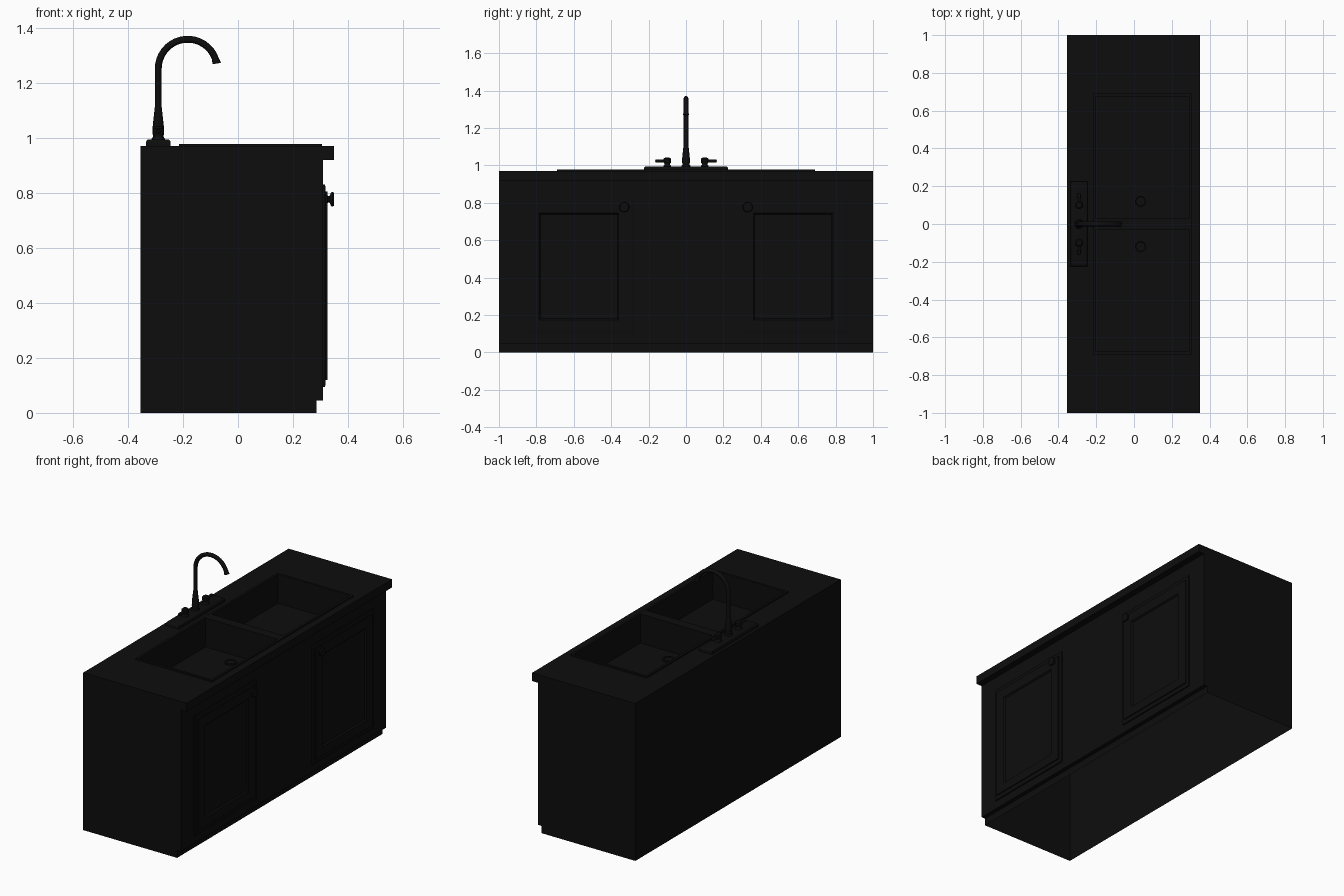
import bpy, bmesh, math
from mathutils import Matrix, Vector

if "Cube" in bpy.data.objects:
    bpy.data.objects.remove(bpy.data.objects["Cube"])

black = bpy.data.materials.new("black")
black.diffuse_color = (0.004, 0.004, 0.004, 1)
black.use_nodes = True
black.node_tree.nodes["Principled BSDF"].inputs["Base Color"].default_value = black.diffuse_color


def finish(name, bm, smooth=False):
    bmesh.ops.remove_doubles(bm, verts=bm.verts, dist=1e-5)
    bmesh.ops.recalc_face_normals(bm, faces=bm.faces)
    me = bpy.data.meshes.new(name)
    bm.to_mesh(me)
    bm.free()
    me.materials.append(black)
    ob = bpy.data.objects.new(name, me)
    bpy.context.collection.objects.link(ob)
    if smooth:
        bpy.ops.object.select_all(action='DESELECT')
        ob.select_set(True)
        bpy.context.view_layer.objects.active = ob
        bpy.ops.object.shade_smooth_by_angle(angle=math.radians(40))
    return ob


def quad(bm, *pts):
    bm.faces.new([bm.verts.new(p) for p in pts])


def sheet(bm, xs, ys, z, holes):
    # flat grid of cells with some left out
    for i in range(len(xs) - 1):
        for j in range(len(ys) - 1):
            if (i, j) not in holes:
                a, b, c, d = xs[i], xs[i + 1], ys[j], ys[j + 1]
                quad(bm, (a, c, z), (b, c, z), (b, d, z), (a, d, z))


def walls(bm, x0, x1, y0, y1, z0, z1):
    c = [(x0, y0), (x1, y0), (x1, y1), (x0, y1)]
    for p, q in zip(c, c[1:] + c[:1]):
        quad(bm, (*p, z0), (*q, z0), (*q, z1), (*p, z1))


def lathe(name, profile, loc, rot=Matrix(), steps=24):
    # profile of (radius, height) pairs turned around z
    bm = bmesh.new()
    vs = [bm.verts.new((r, 0, h)) for r, h in profile]
    es = [bm.edges.new(e) for e in zip(vs, vs[1:])]
    bmesh.ops.spin(bm, geom=vs + es, cent=(0, 0, 0), axis=(0, 0, 1),
                   angle=2 * math.pi, steps=steps)
    bm.transform(Matrix.Translation(loc) @ rot.to_4x4())
    return finish(name, bm, True)


# cabinet shell with overhanging counter edge and toe kick, open underneath
SX0, SX1, SY = -0.215, 0.305, 0.69
profile = [(-0.355, 0), (-0.355, 0.97), (0.35, 0.97), (0.35, 0.92),
           (0.31, 0.92), (0.31, 0.045), (0.285, 0.045), (0.285, 0)]
bm = bmesh.new()
for i, (p, q) in enumerate(zip(profile, profile[1:])):
    if i != 1:
        quad(bm, (p[0], -1, p[1]), (q[0], -1, q[1]), (q[0], 1, q[1]), (p[0], 1, p[1]))
for y in (-1, 1):
    quad(bm, *[(x, y, z) for x, z in profile])
sheet(bm, [-0.355, SX0, SX1, 0.35], [-1, -SY, SY, 1], 0.97, {(1, 1)})
finish("cabinet", bm)

# double sink: raised rim and two basins
BX0, BX1, BY0, BY1, FLOOR = -0.2, 0.29, 0.03, 0.675, 0.80
bm = bmesh.new()
sheet(bm, [SX0, BX0, BX1, SX1], [-SY, -BY1, -BY0, BY0, BY1, SY], 0.978, {(1, 1), (1, 3)})
walls(bm, SX0, SX1, -SY, SY, 0.97, 0.978)
for y0, y1 in ((-BY1, -BY0), (BY0, BY1)):
    walls(bm, BX0, BX1, y0, y1, FLOOR, 0.978)
    sheet(bm, [BX0, BX1], [y0, y1], FLOOR, set())
finish("sink", bm)

# doors: stepped frame around a recessed panel
to_x = Matrix.Rotation(math.pi / 2, 3, 'Y')
rings = [(0.275, 0.87, 0.095, 0.83, 0.31), (0.275, 0.87, 0.095, 0.83, 0.317),
         (0.295, 0.85, 0.12, 0.805, 0.319), (0.295, 0.85, 0.12, 0.805, 0.325),
         (0.36, 0.785, 0.175, 0.745, 0.325), (0.367, 0.778, 0.182, 0.738, 0.317)]
for side, s in (("left", -1), ("right", 1)):
    bm = bmesh.new()
    loops = [[bm.verts.new((x, s * y, z)) for y, z in
              ((y0, z0), (y1, z0), (y1, z1), (y0, z1))] for y0, y1, z0, z1, x in rings]
    for a, b in zip(loops, loops[1:]):
        for k in range(4):
            n = (k + 1) % 4
            bm.faces.new((a[k], a[n], b[n], b[k]))
    bm.faces.new(loops[-1])
    finish(side + "_door", bm)
    lathe(side + "_knob", [(0.018, 0), (0.012, 0.003), (0.011, 0.009), (0.024, 0.014),
                           (0.027, 0.019), (0.024, 0.025), (0, 0.026)],
          (0.324, s * 0.33, 0.777), to_x)
    # drain
    lathe(side + "_drain", [(0.036, 0), (0.036, 0.005), (0.027, 0.006), (0.024, 0.002), (0, 0.002)],
          (0.035, s * 0.12, FLOOR))
    # tap handle with lever
    lathe(side + "_tap", [(0.021, 0), (0.021, 0.006), (0.015, 0.014), (0.015, 0.02),
                          (0.02, 0.026), (0.02, 0.045), (0.014, 0.051), (0, 0.052)],
          (-0.29, s * 0.1, 0.99))
    lathe(side + "_lever", [(0.009, 0), (0.007, 0.02), (0.009, 0.058), (0.006, 0.064), (0, 0.065)],
          (-0.29, s * 0.1, 1.024), Matrix.Rotation(-s * math.pi / 2, 3, 'X'), 12)

# faucet base plate
bm = bmesh.new()
bmesh.ops.create_cube(bm, size=1, matrix=Matrix.Translation((-0.29, 0, 0.9825)) @
                      Matrix.Diagonal((0.09, 0.45, 0.025, 1)))
top = [e for e in bm.edges if all(v.co.z > 0.98 for v in e.verts)]
bmesh.ops.bevel(bm, geom=top, offset=0.012, segments=3, profile=0.5, affect='EDGES')
finish("faucet_base", bm, True)

# faucet stem
lathe("faucet_stem", [(0.024, 0), (0.024, 0.008), (0.019, 0.014), (0.021, 0.03), (0.02, 0.055),
                      (0.015, 0.1), (0.013, 0.12)], (-0.29, 0, 0.99))

# gooseneck spout: ring swept along a straight and an arc
path = [(-0.29, 1.09, 0)]
for k in range(19):
    a = math.radians(170 * k / 18)
    path.append((-0.183 - 0.107 * math.cos(a), 1.252 + 0.107 * math.sin(a), a))
bm = bmesh.new()
N, prev = 16, None
radii = [0.0125] * (len(path) - 1) + [0.016]
for (x, z, a), r in zip(path, radii):
    out = Vector((-math.cos(a), 0, math.sin(a)))
    ring = [bm.verts.new(Vector((x, 0, z)) + r * (math.cos(t) * out + math.sin(t) * Vector((0, 1, 0))))
            for t in (2 * math.pi * i / N for i in range(N))]
    if prev:
        for i in range(N):
            j = (i + 1) % N
            bm.faces.new((prev[i], prev[j], ring[j], ring[i]))
    prev = ring
bm.faces.new(prev)
finish("faucet_spout", bm, True)
